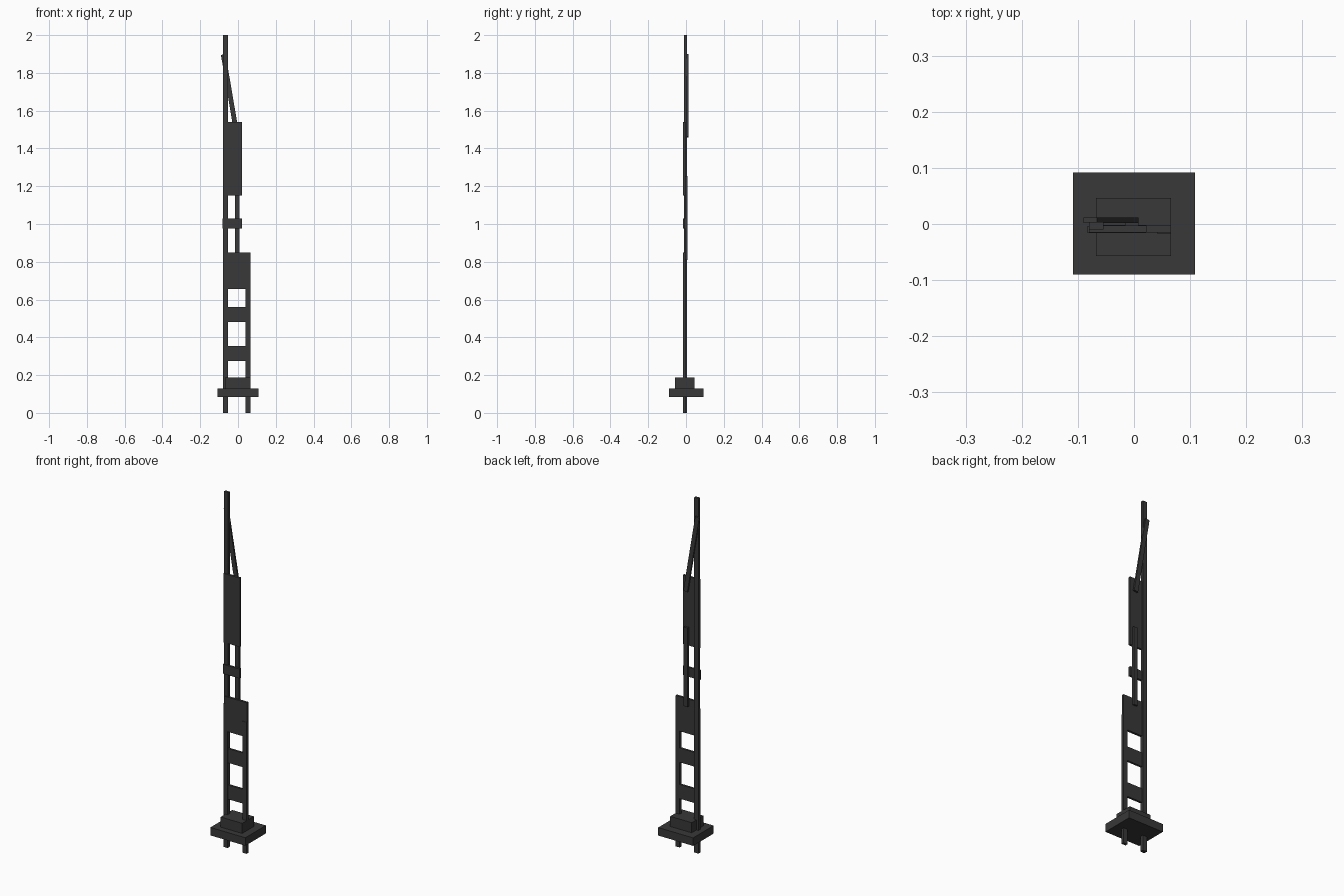
import bpy
import math

if "Cube" in bpy.data.objects:
    bpy.data.objects.remove(bpy.data.objects["Cube"])

# Single dark metal colour
mat = bpy.data.materials.new("dark_grey_metal")
mat.diffuse_color = (0.04, 0.04, 0.04, 1)
mat.use_nodes = True
mat.node_tree.nodes["Principled BSDF"].inputs["Base Color"].default_value = mat.diffuse_color


def box(name, x0, x1, y0, y1, z0, z1, tilt=0.0):
    """Box from its bounds, optionally tilted about y around its centre."""
    bpy.ops.mesh.primitive_cube_add(
        size=1, location=((x0 + x1) / 2, (y0 + y1) / 2, (z0 + z1) / 2))
    ob = bpy.context.object
    ob.name = name
    ob.scale = (x1 - x0, y1 - y0, z1 - z0)
    ob.rotation_euler = (0, tilt, 0)
    ob.data.materials.append(mat)
    return ob


# Stepped foot
box("base_plate", -0.109, 0.109, -0.09, 0.092, 0.085, 0.13)
box("base_block", -0.068, 0.066, -0.057, 0.046, 0.13, 0.187)

# Uprights
box("main_pole", -0.08, -0.054, -0.010, 0.004, 0, 2.0)
box("lower_left_pole", -0.08, -0.054, -0.016, -0.004, 0, 0.81)
box("lower_right_pole", 0.041, 0.066, -0.017, -0.002, 0, 0.74)
box("middle_pole", -0.016, 0.008, -0.004, 0.009, 0.81, 1.255)

# Lower cross slats and panel
for i, (z0, z1) in enumerate([(0.275, 0.355), (0.48, 0.56)]):
    box(f"lower_slat_{i + 1}", -0.075, 0.066, -0.014, -0.002, z0, z1)
box("lower_panel", -0.072, 0.066, -0.015, -0.002, 0.655, 0.85)

# Middle clamp and upper panel
box("middle_clamp", -0.083, 0.021, -0.016, -0.004, 0.975, 1.028)
box("upper_panel", -0.08, 0.022, -0.015, -0.003, 1.152, 1.54)

# Slanted brace behind the pole: from (-0.078, 1.90) to (-0.004, 1.46)
ax, az, bx, bz = -0.078, 1.897, -0.004, 1.46
length = math.hypot(bx - ax, bz - az)
cx, cz = (ax + bx) / 2, (az + bz) / 2
box("slanted_brace", cx - 0.0125, cx + 0.0125, 0.002, 0.012,
    cz - length / 2, cz + length / 2, tilt=math.atan2(ax - bx, az - bz))
